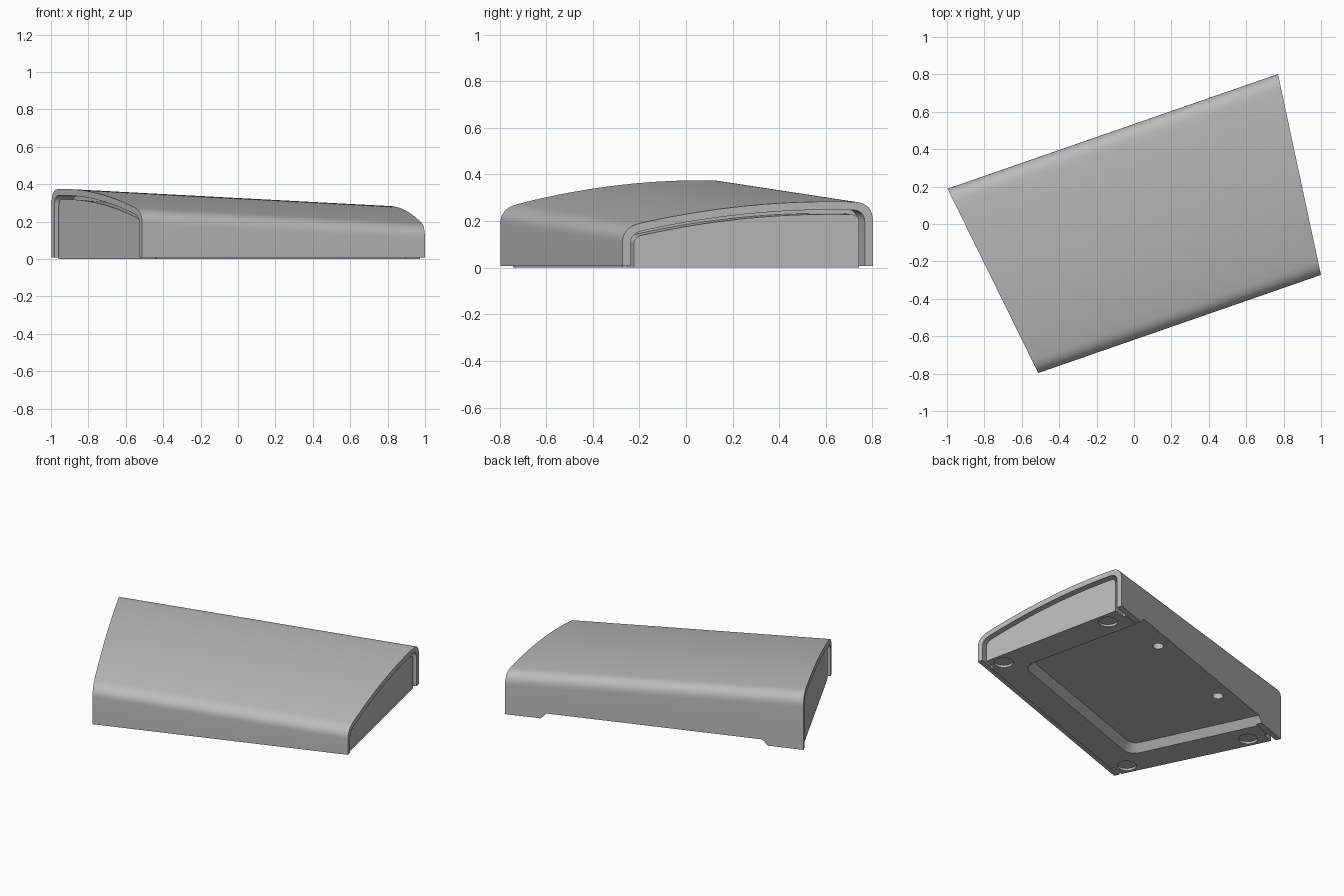
import bpy, bmesh, math
from mathutils import Matrix, Vector

if "Cube" in bpy.data.objects:
    bpy.data.objects.remove(bpy.data.objects["Cube"])

FRONT, BACK = -0.585, 0.505      # side walls across the housing
MID, SLOPE = 0.055, 0.05         # lengthwise centre and fall of the roof
TURN = Matrix.Rotation(0.334, 4, 'Z')

grey = bpy.data.materials.new("light_grey")
grey.use_nodes = True
grey.diffuse_color = (0.5, 0.5, 0.5, 1)
grey.node_tree.nodes["Principled BSDF"].inputs["Base Color"].default_value = grey.diffuse_color


def make(name, bm):
    bmesh.ops.recalc_face_normals(bm, faces=bm.faces)
    bm.transform(TURN)
    mesh = bpy.data.meshes.new(name)
    bm.to_mesh(mesh)
    bm.free()
    mesh.materials.append(grey)
    ob = bpy.data.objects.new(name, mesh)
    bpy.context.collection.objects.link(ob)
    return ob


def loft(name, a, b):
    """Solid between two matching point loops."""
    bm = bmesh.new()
    va, vb = ([bm.verts.new(p) for p in loop] for loop in (a, b))
    bm.faces.new(va)
    bm.faces.new(vb)
    n = len(va)
    for i in range(n):
        j = (i + 1) % n
        bm.faces.new((va[i], va[j], vb[j], vb[i]))
    return make(name, bm)


def curve(p, q, r, steps=10):
    """Rounded corner from p to r around q."""
    p, q, r = Vector(p), Vector(q), Vector(r)
    ts = [i / steps for i in range(steps + 1)]
    return [p * (1 - t) ** 2 + q * 2 * t * (1 - t) + r * t * t for t in ts]


def arch(t):
    """Roof outline from front wall to back wall, inset by t."""
    def roof(v):
        return 0.332 - t - 0.133 * (0.35 - v) ** 2
    f, b = FRONT + t, BACK - t
    r = 0.08 - 0.8 * t
    pts = curve((f, roof(f) - 0.8 * r), (f, roof(f)), (f + r, roof(f + r)))
    for i in range(1, 24):
        v = f + r + (b - f - 2 * r) * i / 24
        pts.append(Vector((v, roof(v))))
    return pts + curve((b - r, roof(b - r)), (b, roof(b)), (b, roof(b) - r))


def end_loop(t, side, setback, bottom):
    """Closed housing section placed on one slanted end."""
    def at(v):
        return MID + side * (0.8725 + 0.124 * v - setback)
    top = [(at(p.x), p.x, p.y - SLOPE * at(p.x)) for p in arch(t)]
    f, b = FRONT + t, BACK - t
    return [(at(f), f, bottom)] + top + [(at(b), b, bottom)]


def solid(name, t, setback, bottom):
    return loft(name, end_loop(t, -1, setback, bottom), end_loop(t, 1, setback, bottom))


def boolean(ob, tool, operation='DIFFERENCE', remove=False):
    mod = ob.modifiers.new("shape", 'BOOLEAN')
    mod.operation, mod.solver, mod.object = operation, 'EXACT', tool
    bpy.context.view_layer.objects.active = ob
    bpy.ops.object.modifier_apply(modifier=mod.name)
    if remove:
        bpy.data.objects.remove(tool)


def disc(u, v, z, radius, depth):
    bm = bmesh.new()
    bmesh.ops.create_cone(bm, cap_ends=True, segments=32, radius1=radius, radius2=radius,
                          depth=2 * depth, matrix=Matrix.Translation((u, v, z)))
    ob = make("round_cutter", bm)
    ob.hide_render = True
    return ob


def recess_loop(inset, z):
    """Underside pocket outline, open towards the back."""
    f, r = -0.37 + inset, 0.08 - inset / 2

    def half(v):
        return 0.62 + 0.11 * (v + 0.37) - inset
    pts = [Vector((half(0.6), 0.6))]
    pts += curve((half(f + r), f + r), (half(f), f), (half(f) - r, f), 8)
    pts += [Vector((-p.x, p.y)) for p in reversed(pts)]
    return [(MID + p.x, p.y, z) for p in pts]


# Outer shell: an arch of constant thickness
bm = bmesh.new()
rings = []
for side in (-1, 1):
    rings.append([[bm.verts.new(p) for p in end_loop(t, side, 0, 0.008)] for t in (0, 0.035)])
(lo, li), (ro, ri) = rings
for a, b in ((lo, li), (ro, ri), (lo, ro), (li, ri)):
    for i in range(len(a) - 1):
        bm.faces.new((a[i], a[i + 1], b[i + 1], b[i]))
for i in (0, -1):
    bm.faces.new((lo[i], li[i], ri[i], ro[i]))
shell = make("outer_shell", bm)

# Inner body: end panels stand clear of the shell, leaving a groove
body = solid("inner_body", 0.035, 0.1, 0)
boolean(body, solid("end_panels", 0.055, 0.015, 0), 'UNION', True)

# Underside pocket, running out through the back wall
pocket = loft("pocket_cutter", recess_loop(-0.01, -0.01), recess_loop(0.04, 0.045))
pocket.hide_render = True
boolean(shell, pocket)
boolean(body, pocket, remove=True)

# Foot sockets and screw holes
for s in (-1, 1):
    for half, v in ((0.724, -0.45), (0.822, 0.342)):
        boolean(body, disc(MID + s * half, v, 0, 0.058, 0.015), remove=True)
    boolean(body, disc(MID + s * 0.35, 0.41, 0.045, 0.033, 0.05), remove=True)

# Smooth roof with crisp edges
for ob in (shell, body):
    bpy.ops.object.select_all(action='DESELECT')
    ob.select_set(True)
    bpy.context.view_layer.objects.active = ob
    bpy.ops.object.shade_smooth_by_angle(angle=math.radians(30))
